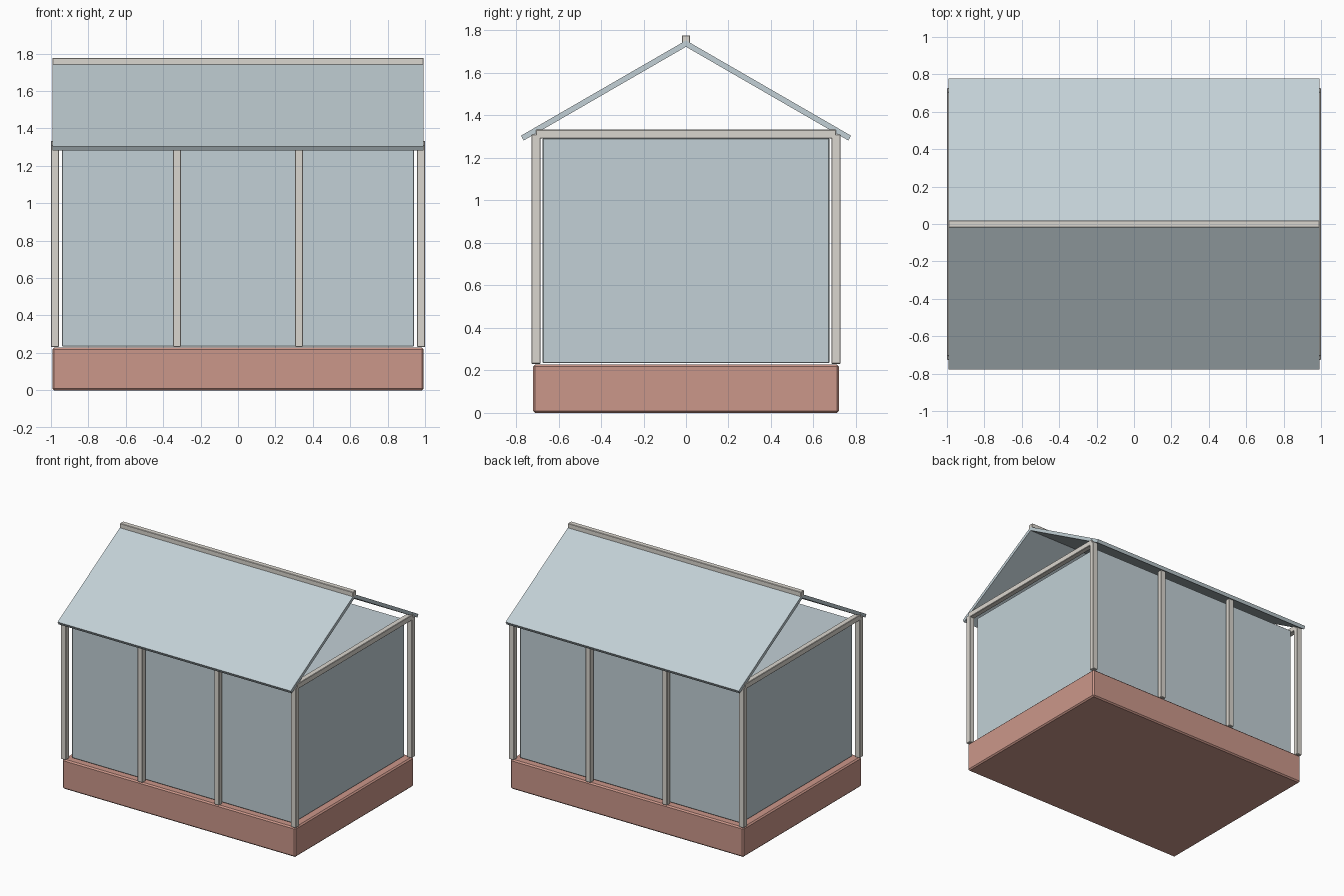
import bpy
import bmesh
from math import radians, cos, sin

cube = bpy.data.objects.get("Cube")
if cube:
    bpy.data.objects.remove(cube, do_unlink=True)


def material(name, rgb):
    m = bpy.data.materials.new(name)
    m.use_nodes = True
    colour = (*rgb, 1)
    m.diffuse_color = colour
    for node in m.node_tree.nodes:
        if node.type == 'BSDF_PRINCIPLED':
            node.inputs["Base Color"].default_value = colour
    return m


BRICK = material("brick", (0.60, 0.31, 0.255))
GLASS = material("pale glass", (0.54, 0.63, 0.67))
FRAME = material("frame off-white", (0.70, 0.67, 0.62))


def box(name, centre, size, mat, bevel=0.0, tilt=0.0):
    """Box with optional bevel and a tilt about the x axis."""
    bm = bmesh.new()
    bmesh.ops.create_cube(bm, size=1)
    bmesh.ops.scale(bm, vec=size, verts=bm.verts)
    mesh = bpy.data.meshes.new(name)
    bm.to_mesh(mesh)
    bm.free()
    mesh.materials.append(mat)
    ob = bpy.data.objects.new(name, mesh)
    ob.location = centre
    ob.rotation_euler.x = tilt
    bpy.context.collection.objects.link(ob)
    if bevel:
        mod = ob.modifiers.new("Bevel", 'BEVEL')
        mod.width = bevel
        mod.segments = 1
    return ob


POST = 0.042
POST_X, POST_Y = 0.979, 0.706

# Brick plinth
box("brick_base", (0, 0, 0.114), (1.986, 1.44, 0.228), BRICK, 0.01)

# Glazed body
box("glass_body", (0, 0, 0.763), (1.884, 1.35, 1.058), GLASS, 0.004)

# Posts along the front and back
bottom, top = 0.231, 1.31
for side, y in (("front", -POST_Y), ("back", POST_Y)):
    for i in range(4):
        x = POST_X * (2 * i / 3 - 1)
        box(f"{side}_post_{i + 1}", (x, y, (bottom + top) / 2),
            (POST, POST, top - bottom), FRAME, 0.003)

# Tie beams across both ends
for side, x in (("right", -POST_X), ("left", POST_X)):
    box(f"{side}_tie_beam", (x, 0, 1.312), (POST, 2 * POST_Y, POST), FRAME, 0.003)

# Two sloping roof panels meeting at the ridge
pitch, thick, length, apex = radians(30), 0.026, 0.897, 1.753
for side, s in (("front", -1), ("back", 1)):
    y = s * (length / 2 * cos(pitch) - thick / 2 * sin(pitch))
    z = apex - length / 2 * sin(pitch) - thick / 2 * cos(pitch)
    box(f"{side}_roof_panel", (0, y, z), (1.986, length, thick), GLASS,
        tilt=-s * pitch)

# Ridge cap
box("ridge_beam", (0, 0, 1.755), (1.986, 0.04, POST), FRAME, 0.003)
